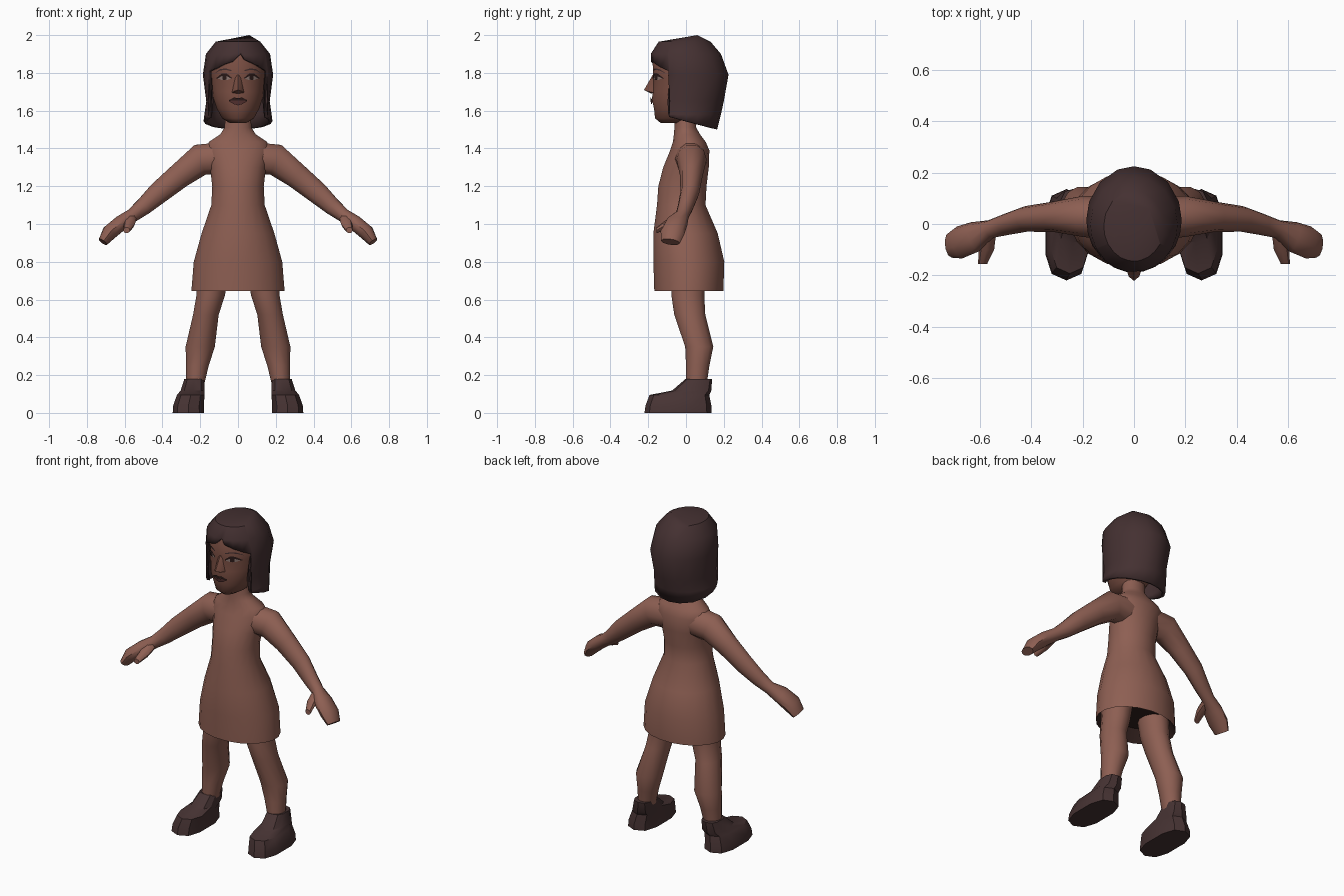
import bpy, bmesh, math
from mathutils import Vector

if "Cube" in bpy.data.objects:
    bpy.data.objects.remove(bpy.data.objects["Cube"])


def material(name, r, g, b):
    m = bpy.data.materials.new(name)
    m.use_nodes = True
    m.diffuse_color = (r, g, b, 1)
    m.node_tree.nodes["Principled BSDF"].inputs["Base Color"].default_value = (r, g, b, 1)
    return m


skin = material("warm brown", .27, .115, .086)
face_skin = material("face brown", .19, .075, .054)
hair_mat = material("dark hair", .058, .03, .031)
shoe_mat = material("dark shoe", .062, .033, .033)
inner = material("skirt shadow brown", .03, .014, .012)
lip = material("lip red brown", .105, .036, .034)
ink = material("eye dark", .025, .011, .01)
eye_white = material("eye grey", .27, .19, .17)


def finish(name, bm, mats, angle=45):
    bmesh.ops.recalc_face_normals(bm, faces=bm.faces)
    me = bpy.data.meshes.new(name)
    bm.to_mesh(me)
    bm.free()
    for m in mats:
        me.materials.append(m)
    me.polygons.foreach_set("use_smooth", [True] * len(me.polygons))
    me.set_sharp_from_angle(angle=math.radians(angle))
    ob = bpy.data.objects.new(name, me)
    bpy.context.collection.objects.link(ob)
    return ob


def loft(name, rings, mats, n=16, flat=True, power=2, side=1, angle=45):
    """Skin rings of (x, y, z, radius u, radius v); flat rings lie level."""
    bm = bmesh.new()
    centres = [Vector(r[:3]) for r in rings]
    loops = []
    for i, (c, r) in enumerate(zip(centres, rings)):
        u, v = Vector((1, 0, 0)), Vector((0, 1, 0))
        if not flat:
            t = centres[min(i + 1, len(rings) - 1)] - centres[max(i - 1, 0)]
            u = v.cross(t).normalized()
            v = t.cross(u).normalized()
        loop = []
        for k in range(n):
            a = math.tau * (k + .5) / n
            cu, cv = [math.copysign(abs(w) ** (2 / power), w) for w in (math.cos(a), math.sin(a))]
            p = c + u * cu * r[3] + v * cv * r[4]
            loop.append(bm.verts.new((p.x * side, p.y, p.z)))
        loops.append(loop)
    last = len(mats) - 1
    bm.faces.new(loops[0]).material_index = last
    bm.faces.new(loops[-1])
    for i, (a, b) in enumerate(zip(loops, loops[1:])):
        for k in range(n):
            f = bm.faces.new((a[k], a[(k + 1) % n], b[(k + 1) % n], b[k]))
            f.material_index = last if i == 0 else 0
    return finish(name, bm, mats, angle)


def level(z, rx, front, back):
    return (0, (front + back) / 2, z, rx, (back - front) / 2)


def sample(table, z):
    """Interpolate half width, front and back of a profile at height z."""
    for a, b in zip(table, table[1:]):
        if z <= b[0]:
            f = max(0, (z - a[0]) / (b[0] - a[0]))
            return [p + (q - p) * f for p, q in zip(a[1:], b[1:])]
    return table[-1][1:]


# Dress, shoulders and neck; the first ring is the recess under the hem
dress = [(.72, .21, -.13, .16), (.645, .25, -.17, .2), (.8, .237, -.175, .205),
         (.95, .195, -.175, .17), (1.1, .143, -.155, .105), (1.2, .138, -.148, .11),
         (1.3, .15, -.122, .122), (1.39, .175, -.085, .125), (1.435, .155, -.07, .105),
         (1.475, .095, -.065, .075), (1.51, .072, -.062, .055), (1.6, .068, -.06, .05)]
loft("dress", [level(*d) for d in dress], [skin, inner], n=20)

# Limbs and shoes, mirrored left and right
arm = [(.06, .02, 1.35, .09, .085), (.2, .03, 1.34, .088, .08), (.31, .028, 1.255, .07, .06),
       (.42, .02, 1.165, .061, .05), (.5, -.002, 1.092, .048, .042), (.56, -.02, 1.045, .038, .036),
       (.62, -.05, 1.005, .042, .06), (.68, -.072, .955, .042, .064), (.715, -.082, .905, .027, .05)]
thumb = [(.57, -.04, 1.03, .032, .03), (.575, -.1, 1.0, .03, .026), (.59, -.155, .967, .018, .016)]
leg = [(.13, .01, .74, .085, .095), (.145, .01, .62, .078, .09), (.17, .02, .52, .07, .085),
       (.2, .07, .35, .08, .077), (.215, .062, .25, .062, .064), (.228, .055, .14, .048, .055)]
shoe = [(.263, -.042, 0, .086, .178), (.262, -.04, .04, .084, .174), (.25, -.035, .095, .076, .158),
        (.24, .03, .118, .066, .104), (.232, .068, .18, .054, .07)]
for side, label in ((1, "left"), (-1, "right")):
    loft(label + "_arm", arm, [skin], n=10, flat=False, side=side)
    loft(label + "_leg", leg, [skin], n=12, side=side)
    loft(label + "_shoe", shoe, [shoe_mat], n=10, power=2.7, side=side, angle=30)
    # The thumb runs along y, so its rings stand upright
    bm = bmesh.new()
    rows = []
    for x, y, z, ru, rv in thumb:
        rows.append([bm.verts.new((side * (x + ru * math.cos(k * math.tau / 8)), y,
                                   z + rv * math.sin(k * math.tau / 8))) for k in range(8)])
    for a, b in zip(rows, rows[1:]):
        for k in range(8):
            bm.faces.new((a[k], a[(k + 1) % 8], b[(k + 1) % 8], b[k]))
    bm.faces.new(rows[0])
    bm.faces.new(rows[-1])
    finish(label + "_thumb", bm, [skin])

# Head
head = [(1.535, .045, -.135, .02), (1.56, .085, -.165, .05), (1.61, .113, -.17, .08),
        (1.66, .13, -.182, .11), (1.7, .138, -.176, .13), (1.77, .146, -.174, .15),
        (1.85, .148, -.178, .16), (1.93, .1, -.13, .13)]
loft("head", [level(*h) for h in head], [face_skin], n=24)

# Nose
bm = bmesh.new()
for p in [(0, -.176, 1.79), (0, -.222, 1.71), (0, -.185, 1.69)]:
    bm.verts.new(p)
for s in (1, -1):
    bm.verts.new((s * .033, -.168, 1.695))
    bm.verts.new((s * .014, -.165, 1.79))
    bm.verts.new((s * .02, -.205, 1.703))
bmesh.ops.convex_hull(bm, input=bm.verts)
finish("nose", bm, [face_skin], 60)


def plate(name, xs, top, bottom, mat, lift=.004, side=1):
    """Thin strip following the face between two height curves."""
    bm = bmesh.new()
    cols = []
    for x, hi, lo in zip(xs, top, bottom):
        col = []
        for z in (hi, lo):
            rx, front, back = sample(head, z)
            mid = (front + back) / 2
            y = mid - (mid - front) * math.sqrt(1 - (x / rx) ** 2) - lift
            col.append(bm.verts.new((side * x, y, z)))
        cols.append(col)
    for a, b in zip(cols, cols[1:]):
        f = bm.faces.new((a[0], a[1], b[1], b[0]))
        f.normal_update()
        if f.normal.y > 0:
            f.normal_flip()
    me_ob = finish(name, bm, [mat])
    if me_ob.data.polygons[0].normal.y > 0:
        me_ob.data.flip_normals()


# Painted features
for side, label in ((1, "left"), (-1, "right")):
    plate(label + "_eye", [.038, .06, .085, .105], [1.772, 1.786, 1.786, 1.774],
          [1.768, 1.762, 1.762, 1.77], eye_white, side=side)
    plate(label + "_iris", [.061, .072, .083], [1.785, 1.787, 1.785], [1.765, 1.762, 1.765],
          ink, .006, side)
    plate(label + "_eyelid", [.034, .06, .085, .115], [1.776, 1.797, 1.797, 1.773],
          [1.769, 1.783, 1.783, 1.767], ink, .007, side)
    plate(label + "_brow", [.035, .065, .095, .118], [1.815, 1.824, 1.82, 1.802],
          [1.809, 1.816, 1.813, 1.799], hair_mat, side=side)
mouth_x = [-.048, -.02, 0, .02, .048]
plate("upper_lip", mouth_x, [1.656, 1.67, 1.666, 1.67, 1.656],
      [1.652, 1.655, 1.654, 1.655, 1.652], ink, .008)
plate("lower_lip", mouth_x, [1.652, 1.654, 1.653, 1.654, 1.652],
      [1.65, 1.633, 1.628, 1.633, 1.65], lip, .008)

# Bobbed hair with a fringe; each column hangs down to its own height
shape = [(1.5, .188, -.18, .165), (1.58, .178, -.18, .185), (1.65, .168, -.185, .2),
         (1.79, .186, -.192, .225), (1.9, .17, -.188, .185), (1.965, .118, -.145, .13)]
fringe = [(-59, 1.81), (-42, 1.825), (-26, 1.845), (-10, 1.86), (5, 1.905), (12, 1.87),
          (28, 1.85), (44, 1.83), (59, 1.81)]
sides = [60, 75, 90, 110, 135, 160, 180, 200, 225, 250, 270, 285, 300]
columns = fringe + [(a, 1.545 + .045 * math.cos(math.radians(a))) for a in sides]
bm = bmesh.new()
cols = []
for deg, low in columns:
    a = math.radians(deg)
    col = []
    for row in shape:
        z = max(row[0], low)
        rx, front, back = sample(shape, z)
        mid = (front + back) / 2
        col.append(bm.verts.new((rx * math.sin(a), mid - (back - front) / 2 * math.cos(a), z)))
    cols.append(col)
crown = bm.verts.new((.06, .06, 2))
for a, b in zip(cols, cols[1:] + cols[:1]):
    for i in range(len(shape) - 1):
        bm.faces.new((a[i], b[i], b[i + 1], a[i + 1]))
    bm.faces.new((a[-1], b[-1], crown))
bmesh.ops.remove_doubles(bm, verts=bm.verts, dist=.0005)
hair = finish("hair", bm, [hair_mat], 32)
thick = hair.modifiers.new("thickness", "SOLIDIFY")
thick.thickness = .018
thick.offset = -1
